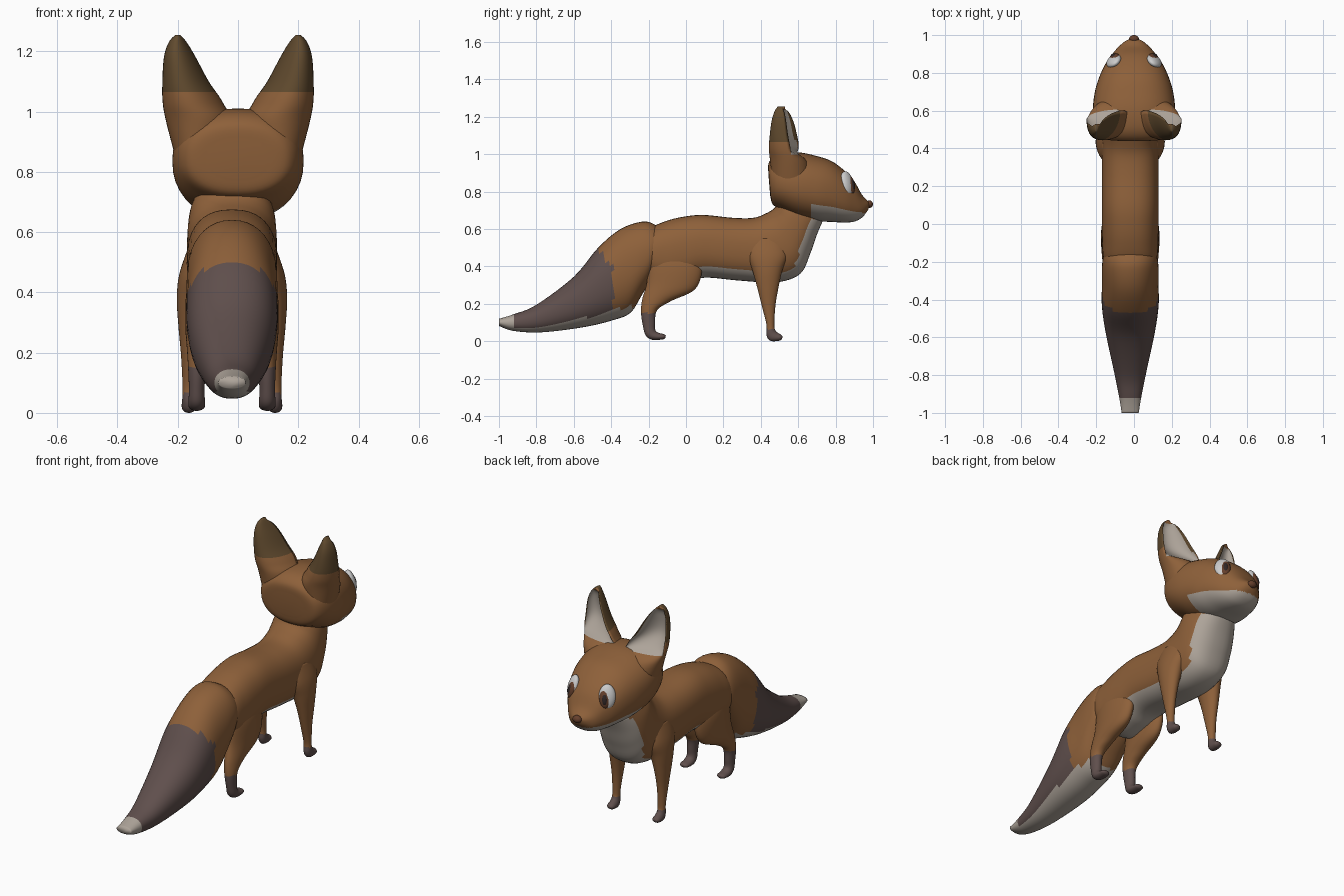
import bpy, bmesh, math
from mathutils import Vector

COLS = {"orange": (.27, .118, .042), "dark": (.115, .078, .073), "light": (.42, .37, .32),
        "ear_dark": (.12, .07, .028), "white": (.7, .72, .72), "iris": (.13, .05, .025),
        "black": (.03, .02, .02)}
MATS = {}
for k, c in COLS.items():
    MATS[k] = bpy.data.materials.new(k)
    MATS[k].diffuse_color = (*c, 1)
NAMES = list(COLS)


def catmull(a, b, c, d, t):
    return [.5 * (2 * q + (r - p) * t + (2 * p - 5 * q + 4 * r - s) * t * t
                  + (3 * q - p - 3 * r + s) * t ** 3) for p, q, r, s in zip(a, b, c, d)]


def loft(name, rings, paint, cx=0, side=1, power=2, n=40, subs=6):
    """Skin rings (ya, za, yb, zb, half width, x offset, cup) and paint faces by place and normal."""
    rings = [tuple(r) + (0,) * (7 - len(r)) for r in rings]
    ext = [rings[0]] + rings + [rings[-1]]
    fine = [catmull(*ext[i:i + 4], s / subs) for i in range(len(rings) - 1) for s in range(subs)]
    fine.append(rings[-1])
    bm = bmesh.new()
    loops = []
    for ya, za, yb, zb, w, ox, cup in fine:
        loop = []
        for k in range(n):
            t = 2 * math.pi * k / n
            u, v = (math.copysign(abs(f) ** (2 / power), f) for f in (math.cos(t), math.sin(t)))
            # cupped section: the front half folds back inside the rear half
            fold = (.5 - .8 * u if u > 0 else .5 + 1.5 * u) - .3 * v
            u = u * (1 - cup) + fold * cup
            loop.append(bm.verts.new((cx + side * (ox + w * v),
                                      (ya + yb) / 2 + u * (yb - ya) / 2,
                                      (za + zb) / 2 + u * (zb - za) / 2)))
        loops.append(loop)
    for a, b in zip(loops, loops[1:]):
        for k in range(n):
            bm.faces.new((a[k], a[(k + 1) % n], b[(k + 1) % n], b[k]))
    bm.faces.new(loops[0])
    bm.faces.new(loops[-1])
    bmesh.ops.recalc_face_normals(bm, faces=bm.faces)
    for f in bm.faces:
        f.smooth = True
        f.material_index = NAMES.index(paint(f.calc_center_median(), f.normal))
    me = bpy.data.meshes.new(name)
    bm.to_mesh(me)
    bm.free()
    for k in NAMES:
        me.materials.append(MATS[k])
    ob = bpy.data.objects.new(name, me)
    bpy.context.collection.objects.link(ob)
    return ob


def ball(name, loc, scale, mat, rot=(0, 0, 0)):
    bpy.ops.mesh.primitive_uv_sphere_add(segments=24, ring_count=14, radius=1, location=loc, rotation=rot)
    ob = bpy.context.object
    ob.name = name
    ob.scale = scale
    ob.data.materials.append(MATS[mat])
    bpy.ops.object.shade_smooth()


CX = -.02  # the body sits slightly left of the head


# Body with pale chest and belly
def paint_body(c, n):
    if c.y > .5 and n.dot(Vector((0, .9, -.42))) > .5:
        return "light"
    return "light" if n.z < -.55 else "orange"


loft("body", [(-.28, .52, -.22, .38, .10), (-.2, .6, -.17, .32, .14), (-.1, .645, -.1, .29, .148),
              (0, .668, 0, .31, .15), (.1, .675, .1, .34, .15), (.25, .66, .28, .325, .15),
              (.36, .66, .48, .315, .15), (.43, .685, .61, .36, .15), (.47, .71, .665, .47, .148),
              (.49, .74, .7, .57, .14), (.52, .78, .73, .64, .12)], paint_body, CX, power=2.4)


# Thick tail with dark sleeve, pale underside and tip
def paint_tail(c, n):
    if c.y < -.92 or n.z < -.6:
        return "light"
    return "dark" if c.y < -.39 - max(0, c.z - .4) * .9 else "orange"


loft("tail", [(-.12, .58, -.15, .44, .1), (-.16, .62, -.19, .33, .14), (-.23, .64, -.24, .24, .15),
              (-.35, .6, -.3, .15, .15), (-.47, .5, -.4, .11, .15), (-.6, .345, -.55, .075, .13),
              (-.8, .195, -.77, .048, .085), (-.92, .145, -.92, .055, .058),
              (-1, .12, -1, .082, .045)], paint_tail, CX, power=2.2)


# Head with pale muzzle
def paint_head(c, n):
    return "light" if c.y > .66 and c.z < .735 - (c.y - .66) * .17 else "orange"


loft("head", [(.44, .9, .45, .78, .09), (.445, .96, .465, .73, .165), (.5, 1.0, .52, .70, .205),
              (.6, 1.01, .6, .663, .218), (.7, .99, .7, .643, .207), (.78, .962, .78, .638, .183),
              (.85, .91, .85, .635, .15), (.9, .855, .9, .64, .115), (.94, .785, .94, .66, .08),
              (.972, .75, .965, .69, .045), (.985, .735, .975, .705, .015)], paint_head, power=2.3)
ball("nose", (0, .98, .733), (.026, .02, .02), "iris")


# Paired parts
def paint_ear(c, n):
    if n.y > .25 and c.z > 1.0 and c.z < 1.235:
        return "light"
    return "ear_dark" if c.z > 1.06 and n.y < .25 else "orange"


def sock(height):
    return lambda c, n: "dark" if c.z < height else "orange"


EAR = [(.47, .82, .66, .82, .06, .14), (.45, .96, .67, .96, .105, .132, .15),
       (.445, 1.03, .645, 1.03, .1, .15, .7), (.45, 1.1, .61, 1.1, .077, .174, 1),
       (.46, 1.18, .585, 1.18, .053, .193, 1), (.475, 1.23, .56, 1.23, .03, .2, .8),
       (.49, 1.255, .53, 1.255, .008, .2)]
FRONT_LEG = [(.34, .55, .52, .55, .035, .11), (.33, .46, .54, .46, .05, .125),
             (.355, .38, .515, .38, .05, .133), (.38, .29, .495, .29, .038, .14),
             (.405, .19, .478, .19, .027, .142), (.43, .09, .472, .09, .021, .143),
             (.43, .035, .477, .06, .022, .143), (.45, .003, .49, .046, .024, .143),
             (.495, .002, .507, .036, .022, .143), (.514, .012, .516, .026, .012, .143)]
HIND_LEG = [(-.18, .52, .03, .5, .03, .09), (-.2, .42, .085, .40, .05, .1),
            (-.21, .31, .05, .28, .05, .105), (-.235, .22, -.08, .215, .04, .11),
            (-.24, .15, -.155, .165, .031, .115), (-.23, .08, -.165, .09, .026, .117),
            (-.215, .03, -.163, .058, .027, .117), (-.18, .008, -.145, .045, .028, .117),
            (-.125, .01, -.118, .038, .025, .117), (-.11, .018, -.108, .03, .012, .117)]
for s, side in ((-1, "left"), (1, "right")):
    loft(side + "_ear", EAR, paint_ear, 0, s)
    loft(side + "_front_leg", FRONT_LEG, sock(.065), CX, s)
    loft(side + "_hind_leg", HIND_LEG, sock(.15), CX, s)
    # Eyes: white, iris, pupil, all turned slightly outward
    turn = (math.radians(15), 0, math.radians(-38 * s))
    ball(side + "_eye_white", (s * .107, .862, .845), (.044, .026, .066), "white", turn)
    ball(side + "_iris", (s * .104, .878, .838), (.03, .02, .052), "iris", turn)
    ball(side + "_pupil", (s * .107, .886, .838), (.017, .015, .034), "black", turn)
